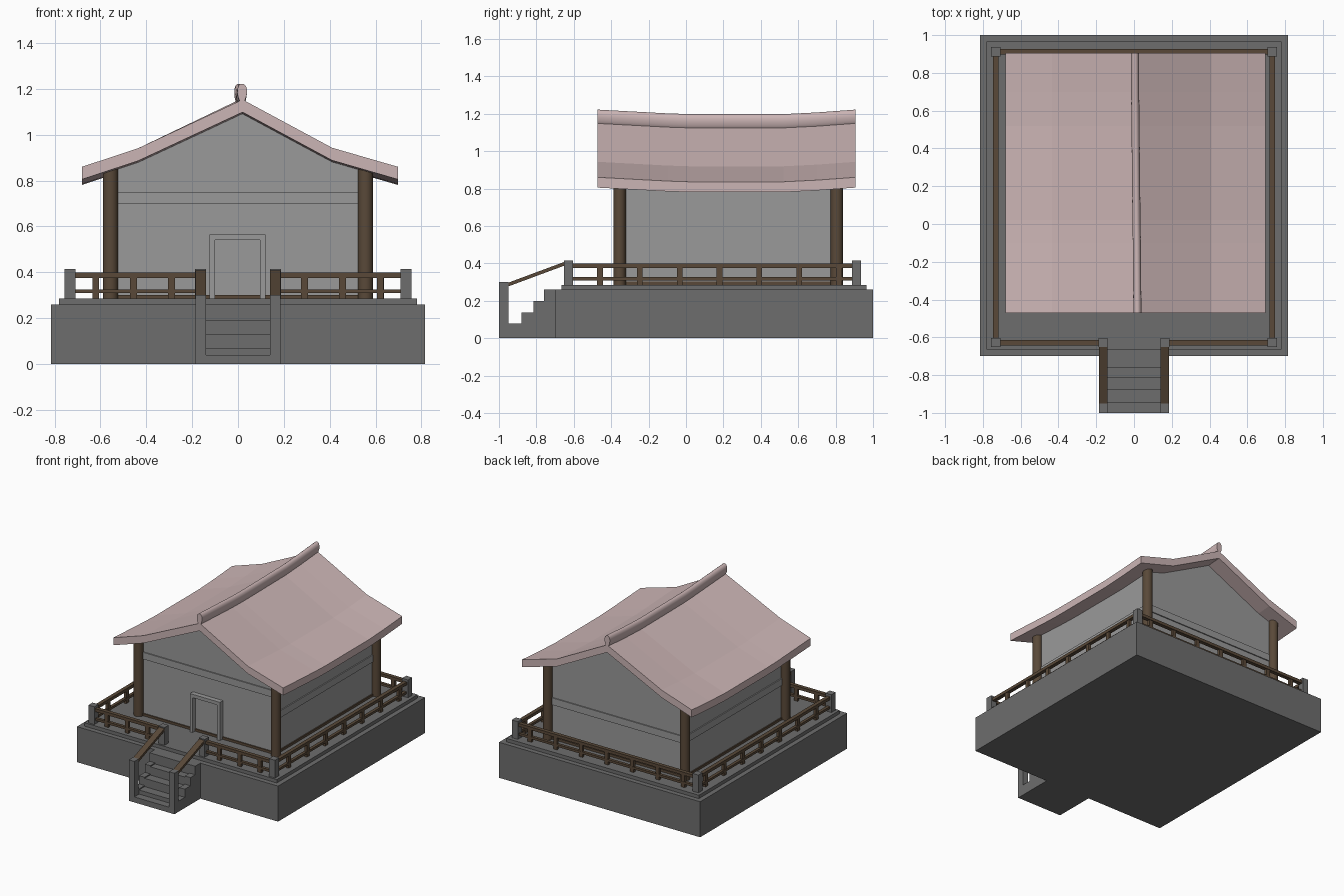
import bpy, bmesh, math
from mathutils import Vector

cube = bpy.data.objects.get("Cube")
if cube:
    bpy.data.objects.remove(cube)


def material(name, rgb):
    m = bpy.data.materials.new(name)
    m.use_nodes = True
    m.diffuse_color = (*rgb, 1)
    m.node_tree.nodes["Principled BSDF"].inputs["Base Color"].default_value = (*rgb, 1)
    return m


STONE = material("dark stone", (0.155, 0.155, 0.155))
WALL = material("grey plaster", (0.32, 0.32, 0.32))
WOOD = material("brown wood", (0.10, 0.066, 0.04))
ROOF = material("pale pink roof", (0.60, 0.46, 0.46))


def finish(name, bm, mat):
    bmesh.ops.recalc_face_normals(bm, faces=bm.faces)
    mesh = bpy.data.meshes.new(name)
    bm.to_mesh(mesh)
    bm.free()
    mesh.materials.append(mat)
    obj = bpy.data.objects.new(name, mesh)
    bpy.context.collection.objects.link(obj)
    return obj


def box(name, x, y, z, mat):
    """Box from (min, max) pairs."""
    bm = bmesh.new()
    bmesh.ops.create_cube(bm, size=1)
    for v in bm.verts:
        v.co = Vector([r[0] if c < 0 else r[1] for c, r in zip(v.co, (x, y, z))])
    return finish(name, bm, mat)


def loft(name, rings, mat):
    """Skin closed rings of points and cap both ends."""
    bm = bmesh.new()
    loops = [[bm.verts.new(p) for p in ring] for ring in rings]
    n = len(loops[0])
    for a, b in zip(loops, loops[1:]):
        for i in range(n):
            j = (i + 1) % n
            bm.faces.new((a[i], a[j], b[j], b[i]))
    bm.faces.new(loops[0])
    bm.faces.new(loops[-1])
    return finish(name, bm, mat)


def smooth(obj):
    bpy.ops.object.select_all(action="DESELECT")
    obj.select_set(True)
    bpy.context.view_layer.objects.active = obj
    bpy.ops.object.shade_smooth_by_angle(angle=math.radians(40))


def around(c, r):
    return (c - r, c + r)


# Stone platform
box("platform", (-0.815, 0.815), (-0.70, 1.0), (0, 0.26), STONE)
FLOOR = 0.285
box("platform_top", (-0.78, 0.78), (-0.665, 0.965), (0.26, FLOOR), STONE)

# Stairs: treads, stepped side walls, newels and sloping handrails
edges = (-1.0, -0.945, -0.88, -0.815, -0.76)
heights = (0.04, 0.07, 0.13, 0.19, 0.26)
for i, (y, h) in enumerate(zip(edges, heights)):
    box(f"stair_tread_{i + 1}", (-0.145, 0.145), (y, -0.69), (0, h), STONE)
for side, s in (("left", 1), ("right", -1)):
    x = sorted((0.14 * s, 0.185 * s))
    for i, (y, h) in enumerate(zip(edges[1:], heights[1:])):
        box(f"stair_side_{side}_{i + 1}", x, (y - 0.01 if i == 0 else y, -0.69),
            (0, min(h + 0.008, 0.26)), STONE)
    box(f"stair_newel_{side}", x, (-1.0, -0.95), (0, 0.30), STONE)
    slope = [(-0.955, 0.275), (-0.955, 0.295), (-0.645, 0.41), (-0.645, 0.39)]
    loft(f"stair_handrail_{side}", [[(px, y, z) for y, z in slope] for px in x], WOOD)

# Railing posts
RX, RF, RB = 0.732, -0.628, 0.912
for s, side in ((1, "left"), (-1, "right")):
    for x, y, place in ((RX, RF, "front"), (RX, RB, "back"), (0.163, RF, "stair")):
        box(f"railing_post_{place}_{side}", around(s * x, 0.024), around(y, 0.024),
            (FLOOR, 0.415), STONE)


def railing(name, along, start, end, fixed, balusters):
    """Two rails and evenly placed balusters along x or y."""
    def piece(label, span, r, z):
        x, y = (span, around(fixed, r)) if along == "x" else (around(fixed, r), span)
        box(f"{name}_{label}", x, y, z, WOOD)
    piece("top_rail", (start, end), 0.014, (0.376, 0.398))
    piece("lower_rail", (start, end), 0.011, (0.309, 0.326))
    for i, c in enumerate(balusters):
        piece(f"baluster_{i + 1}", around(c, 0.015), 0.010, (FLOOR, 0.38))


long_steps = [-0.46 + 0.213 * i for i in range(7)]
back_steps = [-0.62 + 0.207 * i for i in range(7)]
front_steps = (0.29, 0.456, 0.62)
railing("railing_left", "y", RF, RB, RX, long_steps)
railing("railing_right", "y", RF, RB, -RX, long_steps)
railing("railing_back", "x", -RX, RX, RB, back_steps)
railing("railing_front_left", "x", 0.163, RX, RF, front_steps)
railing("railing_front_right", "x", -RX, -0.163, RF, [-c for c in front_steps])

# Columns
CX, CF, CB = 0.556, -0.355, 0.806
for x in (-CX, CX):
    for y in (CF, CB):
        ring = [(x + 0.033 * math.cos(a), y + 0.033 * math.sin(a))
                for a in (math.tau * i / 20 for i in range(20))]
        side = ("front" if y < 0 else "back") + ("_left" if x > 0 else "_right")
        smooth(loft(f"column_{side}", [[(*p, z) for p in ring] for z in (FLOOR, 0.855)], WOOD))

# Walls with gables
WX, WF, WB = 0.545, -0.345, 0.795
gable = [(-WX, FLOOR), (WX, FLOOR), (WX, 0.845), (0.41, 0.89), (0.02, 1.098),
         (-0.42, 0.89), (-WX, 0.845)]
loft("walls", [[(x, y, z) for x, z in gable] for y in (WF, WB)], WALL)

# Bottom sill and wall bands
P = 0.008
box("floor_sill", (-WX - P, WX + P), (WF - P, WB + P), (FLOOR, 0.302), WOOD)
box("wall_band_front", (-WX, WX), (WF - P, WF + P), (0.70, 0.75), WALL)
box("wall_band_back", (-WX, WX), (WB - P, WB + P), (0.537, 0.588), WALL)
for s, side in ((1, "left"), (-1, "right")):
    box(f"wall_band_{side}", around(s * WX, P), (WF, WB), (0.537, 0.588), WALL)

# Door frame
DY = (WF - 0.035, WF + 0.005)
box("door_jamb_left", (0.097, 0.12), DY, (FLOOR, 0.565), WALL)
box("door_jamb_right", (-0.124, -0.101), DY, (FLOOR, 0.565), WALL)
box("door_lintel", (-0.101, 0.097), DY, (0.54, 0.565), WALL)

# Sagging roof: (y, drop, ridge x) at each station
stations = [(-0.472, 0, 0.02), (-0.1, -0.02, 0.017), (0.02, -0.024, 0.015),
            (0.52, -0.024, 0.01), (0.7, -0.015, 0.008), (0.905, 0, 0.007)]
rings = []
for y, drop, rx in stations:
    top = [(-0.68, 0.86), (-0.435, 0.941), (rx, 1.153), (0.41, 0.943), (0.697, 0.86)]
    under = [(x, z - 0.055) for x, z in reversed(top)]
    rings.append([(x, y, z + drop) for x, z in top + under])
loft("roof", rings, ROOF)

# Rounded ridge cap following the sag, narrower at its foot
rings = []
for y, drop, rx in stations:
    ring = []
    for i in range(14):
        a = math.tau * i / 14
        w = 0.026 * (0.82 + 0.18 * math.sin(a))
        ring.append((rx - 0.002 + w * math.cos(a), y, 1.181 + drop + 0.042 * math.sin(a)))
    rings.append(ring)
smooth(loft("ridge_cap", rings, ROOF))
